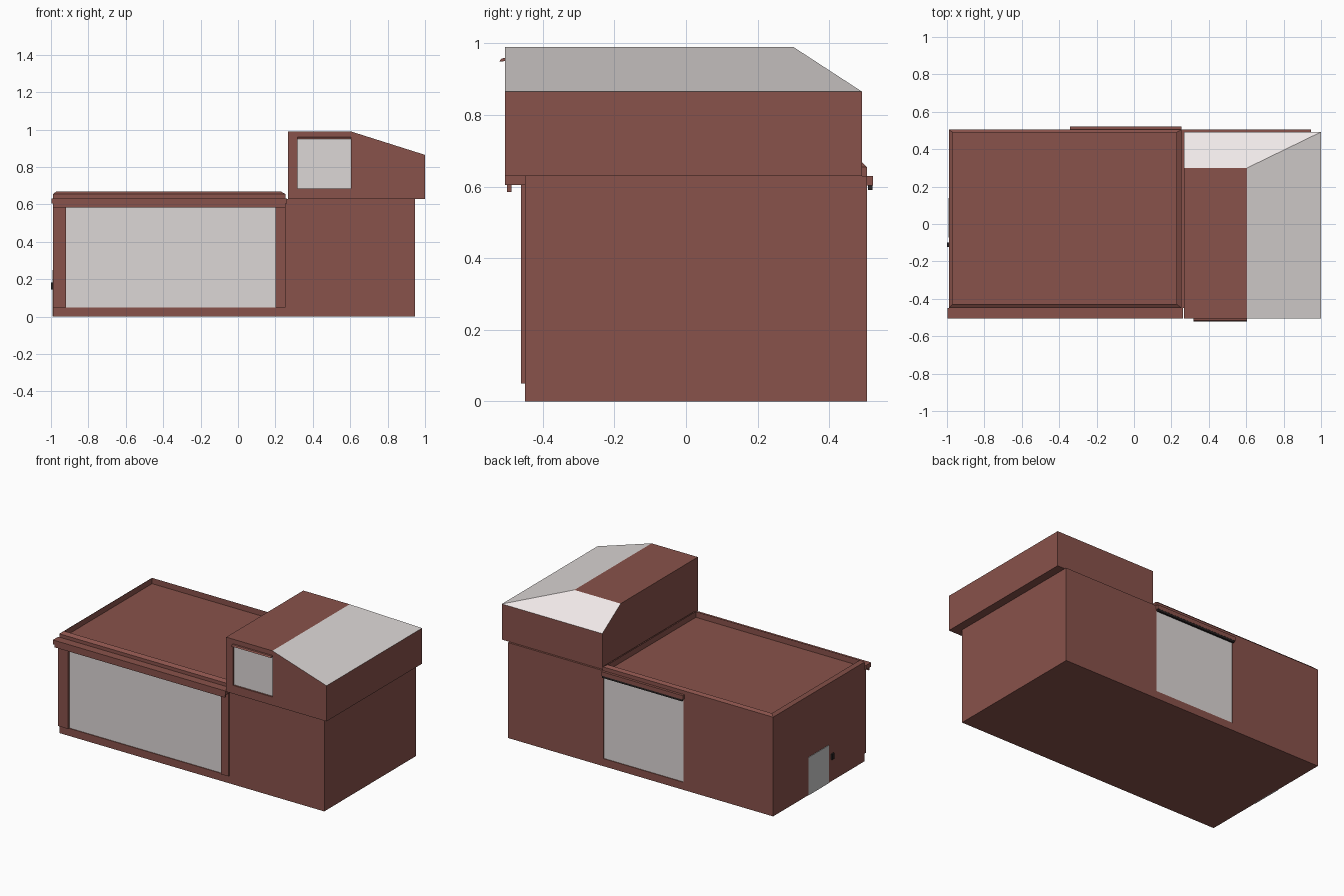
import bpy, bmesh

if "Cube" in bpy.data.objects:
    bpy.data.objects.remove(bpy.data.objects["Cube"])


def mat(name, rgb):
    m = bpy.data.materials.new(name)
    m.diffuse_color = (*rgb, 1)
    m.use_nodes = True
    m.node_tree.nodes["Principled BSDF"].inputs["Base Color"].default_value = m.diffuse_color
    return m


BRICK = mat("brick_red", (0.25, 0.085, 0.07))
GLASS = mat("pale_glass", (0.72, 0.68, 0.67))
PALE = mat("pale_roof", (0.87, 0.81, 0.81))
GREY = mat("door_grey", (0.55, 0.55, 0.55))
DARK = mat("dark", (0.02, 0.015, 0.015))


def make(name, bm, *mats):
    bmesh.ops.recalc_face_normals(bm, faces=bm.faces)
    me = bpy.data.meshes.new(name)
    bm.to_mesh(me)
    bm.free()
    for m in mats:
        me.materials.append(m)
    ob = bpy.data.objects.new(name, me)
    bpy.context.collection.objects.link(ob)
    return ob


def box(name, x, y, z, m):
    bm = bmesh.new()
    bmesh.ops.create_cube(bm, size=1)
    for v in bm.verts:
        v.co = [a[0] + (a[1] - a[0]) * (c + 0.5) for a, c in zip((x, y, z), v.co)]
    return make(name, bm, m)


def cut(ob, x, y, z):
    c = box(ob.name + "_cutter", x, y, z, BRICK)
    c.hide_render = True
    c.hide_viewport = True
    c.display_type = 'WIRE'
    b = ob.modifiers.new("opening", 'BOOLEAN')
    b.object = c
    b.solver = 'EXACT'


# Ground floor
body = box("ground_floor", (-0.99, 0.945), (-0.45, 0.505), (0, 0.63), BRICK)

# Front window: raised frame around recessed glass
FX, FZ = (-0.92, 0.20), (0.05, 0.588)
cut(body, FX, (-0.5, -0.442), FZ)
for side, x in (("left", (-0.99, -0.92)), ("right", (0.20, 0.253))):
    box("front_frame_" + side, x, (-0.461, -0.45), (0.05, 0.605), BRICK)
box("front_frame_top", FX, (-0.461, -0.45), (0.588, 0.605), BRICK)
box("front_glass", FX, (-0.445, -0.441), FZ, GLASS)

# Front cornice with drip lip below
box("front_cornice", (-0.998, 0.262), (-0.505, -0.45), (0.605, 0.633), BRICK)
box("cornice_lip", (-0.99, 0.255), (-0.500, -0.488), (0.585, 0.605), BRICK)

# Flat roof with a parapet whose top slopes outward
bm = bmesh.new()
outer = (-0.99, 0.255, -0.45, 0.505)
inner = (-0.97, 0.228, -0.428, 0.49)
rings = []
for (x0, x1, y0, y1), z in ((outer, 0.628), (outer, 0.655), (inner, 0.67), (inner, 0.632)):
    rings.append([bm.verts.new((x, y, z)) for x, y in ((x0, y0), (x1, y0), (x1, y1), (x0, y1))])
for a, b in zip(rings, rings[1:]):
    for i in range(4):
        j = (i + 1) % 4
        bm.faces.new((a[i], a[j], b[j], b[i]))
bm.faces.new(rings[-1])
bm.faces.new(rings[0])
make("parapet_roof", bm, BRICK)

# Upper storey: box with a half-hipped roof falling right and back
bm = bmesh.new()
X0, XR, X1 = 0.267, 0.605, 1.0
Y0, YR, Y1 = -0.505, 0.30, 0.492
ZB, ZE, ZT = 0.63, 0.865, 0.99
V = lambda *c: bm.verts.new(c)
b0, b1, b2, b3 = V(X0, Y0, ZB), V(X1, Y0, ZB), V(X1, Y1, ZB), V(X0, Y1, ZB)
e1, e2, e3 = V(X1, Y0, ZE), V(X1, Y1, ZE), V(X0, Y1, ZE)
t0, t1, t2, t3 = V(X0, Y0, ZT), V(XR, Y0, ZT), V(XR, YR, ZT), V(X0, YR, ZT)
for f in ((b0, b1, b2, b3), (b0, b1, e1, t1, t0), (b1, b2, e2, e1), (b2, b3, e3, e2),
          (b3, b0, t0, t3, e3), (t0, t1, t2, t3)):
    bm.faces.new(f)
bm.faces.new((t1, e1, e2, t2)).material_index = 1
bm.faces.new((t2, e2, e3, t3)).material_index = 2
upper = make("upper_storey", bm, BRICK, GLASS, PALE)

# Upper front window with small hood
UX, UZ = (0.317, 0.605), (0.685, 0.955)
cut(upper, UX, (-0.6, -0.49), UZ)
box("upper_glass", UX, (-0.494, -0.488), UZ, GLASS)
bm = bmesh.new()
prof = ((-0.49, 0.962), (-0.515, 0.958), (-0.522, 0.949), (-0.49, 0.952))
ends = [[bm.verts.new((x, y, z)) for y, z in prof] for x in UX]
bm.faces.new(ends[0])
bm.faces.new(ends[1])
for i in range(4):
    j = (i + 1) % 4
    bm.faces.new((ends[0][i], ends[0][j], ends[1][j], ends[1][i]))
make("upper_window_hood", bm, BRICK)

# Back window with canopy and dark underside
BX, BZ = (-0.335, 0.25), (0.05, 0.60)
cut(body, BX, (0.497, 0.6), BZ)
box("back_glass", BX, (0.494, 0.50), BZ, GLASS)
box("back_canopy", (-0.343, 0.253), (0.505, 0.522), (0.603, 0.63), BRICK)
box("back_canopy_roller", (-0.335, 0.248), (0.508, 0.521), (0.59, 0.603), DARK)

# Small side door and handle
box("side_door", (-0.993, -0.985), (-0.072, 0.138), (0.0, 0.25), GREY)
box("side_door_handle", (-1.0, -0.985), (-0.123, -0.098), (0.145, 0.182), DARK)
